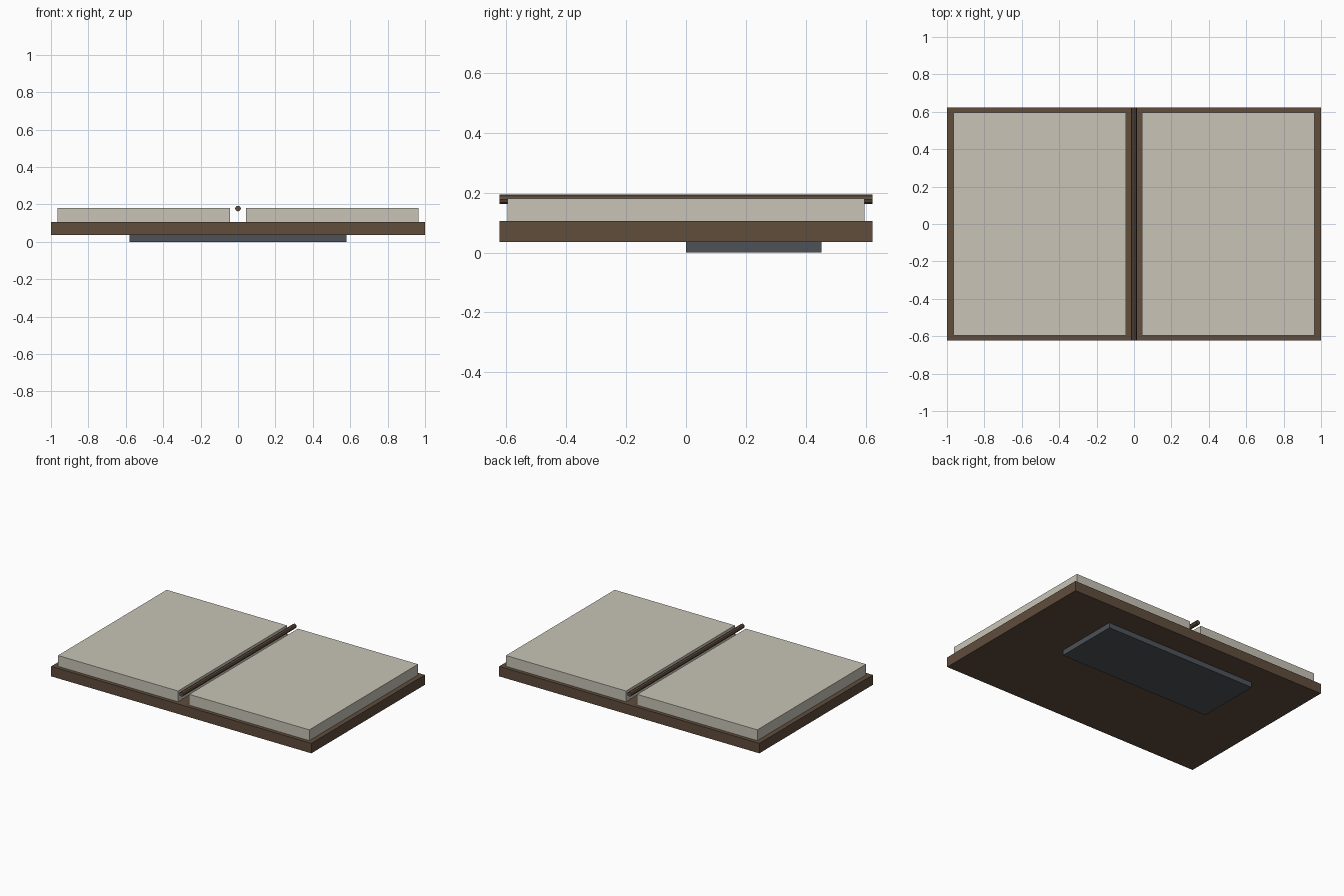
import bpy, bmesh, math
from mathutils import Matrix

if "Cube" in bpy.data.objects:
    bpy.data.objects.remove(bpy.data.objects["Cube"])


def material(name, rgb):
    m = bpy.data.materials.new(name)
    m.diffuse_color = (*rgb, 1.0)
    m.use_nodes = True
    m.node_tree.nodes["Principled BSDF"].inputs["Base Color"].default_value = m.diffuse_color
    return m


BROWN = material("dark_brown", (0.115, 0.074, 0.046))
CREAM = material("warm_grey", (0.58, 0.55, 0.47))
SLATE = material("slate_grey", (0.075, 0.084, 0.098))


def finish(name, bm, mat):
    mesh = bpy.data.meshes.new(name)
    bm.to_mesh(mesh)
    bm.free()
    mesh.materials.append(mat)
    obj = bpy.data.objects.new(name, mesh)
    bpy.context.collection.objects.link(obj)
    return obj


def box(name, lo, hi, mat):
    bm = bmesh.new()
    size = [b - a for a, b in zip(lo, hi)]
    mid = [(a + b) / 2 for a, b in zip(lo, hi)]
    bmesh.ops.create_cube(bm, size=1, matrix=Matrix.Translation(mid) @ Matrix.Diagonal((*size, 1)))
    return finish(name, bm, mat)


# base board and the plate under its back half
box("board", (-1, -0.623, 0.036), (1, 0.623, 0.105), BROWN)
box("under_plate", (-0.58, 0, 0), (0.58, 0.452, 0.036), SLATE)

# two raised panels, mirrored about x
panel = box("panels", (0.043, -0.597, 0.105), (0.966, 0.597, 0.18), CREAM)
mirror = panel.modifiers.new("mirror", 'MIRROR')
mirror.use_axis[0] = True

# thin rod running front to back in the gap
bm = bmesh.new()
bmesh.ops.create_cone(bm, cap_ends=True, segments=8, radius1=0.0155, radius2=0.0155, depth=1.246,
                      matrix=Matrix.Translation((0, 0, 0.178)) @ Matrix.Rotation(math.pi / 2, 4, 'X'))
finish("centre_rod", bm, BROWN)
